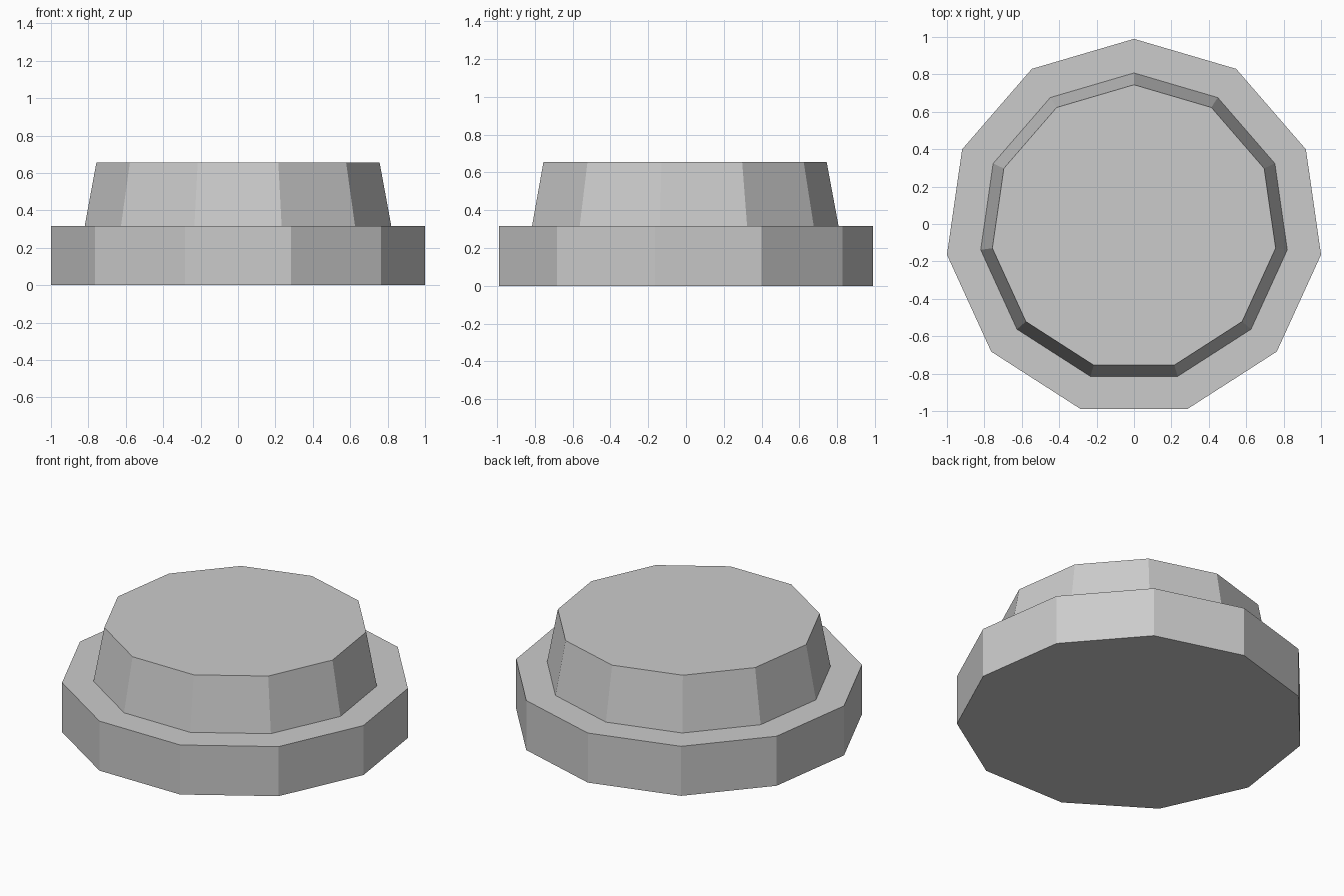
import bpy
import bmesh
import math

if "Cube" in bpy.data.objects:
    bpy.data.objects.remove(bpy.data.objects["Cube"])

SIDES = 11
CENTRE_Y = -0.0205  # an 11-gon is not symmetric in y, so shift to centre its bounds

# Profile from bottom to top: (radius, height)
PROFILE = [(1.0103, 0.0), (1.0103, 0.316), (0.828, 0.316), (0.765, 0.655)]

grey = bpy.data.materials.new("plain_grey")
grey.diffuse_color = (0.6, 0.6, 0.6, 1.0)
grey.use_nodes = True
grey.node_tree.nodes["Principled BSDF"].inputs["Base Color"].default_value = grey.diffuse_color


def ring(bm, radius, z):
    """One 11-sided ring with a corner pointing to the back (+y)."""
    angles = [math.pi / 2 + i * math.tau / SIDES for i in range(SIDES)]
    return [bm.verts.new((radius * math.cos(a), radius * math.sin(a) + CENTRE_Y, z))
            for a in angles]


# Stepped cap: straight flange, flat ledge and tapered raised top
bm = bmesh.new()
rings = [ring(bm, r, z) for r, z in PROFILE]
for low, high in zip(rings, rings[1:]):
    for i in range(SIDES):
        j = (i + 1) % SIDES
        bm.faces.new((low[i], low[j], high[j], high[i]))
bm.faces.new(rings[0][::-1])
bm.faces.new(rings[-1])
bmesh.ops.recalc_face_normals(bm, faces=bm.faces)

mesh = bpy.data.meshes.new("stepped_cap")
bm.to_mesh(mesh)
bm.free()
mesh.materials.append(grey)
cap = bpy.data.objects.new("stepped_cap", mesh)
bpy.context.collection.objects.link(cap)
